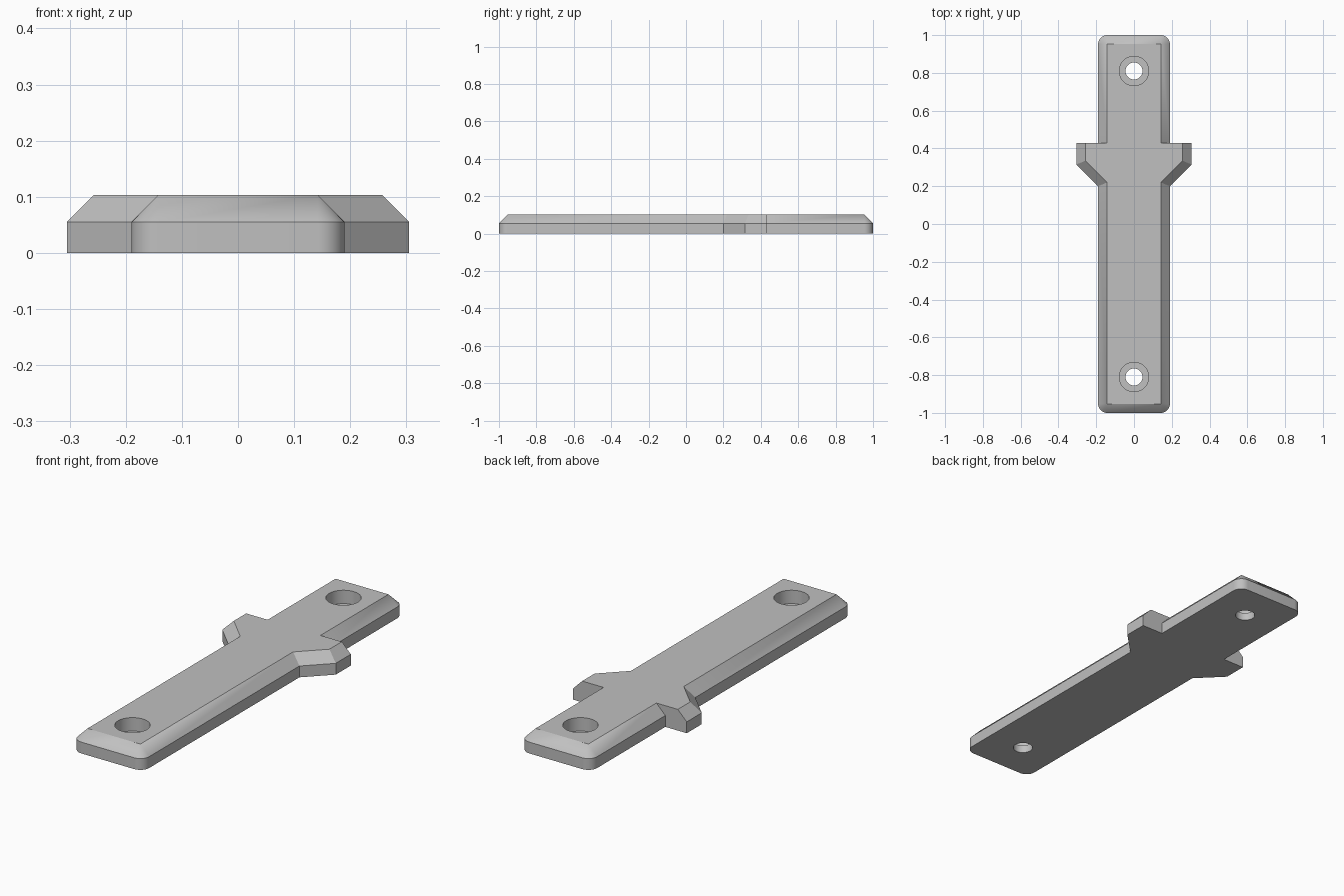
import bpy, bmesh, math

cube = bpy.data.objects.get("Cube")
if cube:
    bpy.data.objects.remove(cube, do_unlink=True)

# Main sizes
HEIGHT, WALL = 0.103, 0.055
HALF_W, HALF_L, CHAMFER = 0.19, 1.0, 0.048
LUG_X, LUG_BACK = 0.305, 0.43
HOLE_Y, HOLE_R, BORE_R, BORE_FLOOR = 0.81, 0.045, 0.078, 0.038

grey = bpy.data.materials.new("light_grey")
grey.use_nodes = True
colour = (0.527, 0.527, 0.527, 1)
grey.diffuse_color = colour
grey.node_tree.nodes["Principled BSDF"].inputs["Base Color"].default_value = colour


def make_object(name, bm):
    mesh = bpy.data.meshes.new(name)
    bmesh.ops.recalc_face_normals(bm, faces=bm.faces)
    bm.to_mesh(mesh)
    bm.free()
    mesh.materials.append(grey)
    obj = bpy.data.objects.new(name, mesh)
    bpy.context.collection.objects.link(obj)
    return obj


def corner(side, start, steps=10):
    """Rounded lower corner paired with its sharp upper corner."""
    cx, cy = HALF_W - CHAMFER, side * (HALF_L - CHAMFER)
    angles = [start + math.pi / 2 * i / steps for i in range(steps + 1)]
    return [((cx + CHAMFER * math.cos(a), cy + CHAMFER * math.sin(a)), (cx, cy))
            for a in angles]


# Right half outline as (lower point, upper point), front to back
inner, lug_in = HALF_W - CHAMFER, LUG_X - CHAMFER
half = corner(-1, -math.pi / 2) + [
    ((HALF_W, 0.20), (inner, 0.22)),
    ((LUG_X, 0.315), (lug_in, 0.335)),
    ((LUG_X, LUG_BACK), (lug_in, LUG_BACK)),
    ((HALF_W, LUG_BACK), (inner, LUG_BACK)),
] + corner(1, 0)
outline = half + [((-a[0], a[1]), (-b[0], b[1])) for a, b in reversed(half)]

# Bar: straight wall, then chamfer up to the flat top
bm = bmesh.new()
rings = [[bm.verts.new((*pair[k], z)) for pair in outline]
         for k, z in ((0, 0), (0, WALL), (1, HEIGHT))]
count = len(outline)
for low, high in zip(rings, rings[1:]):
    for i in range(count):
        j = (i + 1) % count
        bm.faces.new((low[i], low[j], high[j], high[i]))
bm.faces.new(rings[0])
bm.faces.new(rings[2])
bmesh.ops.remove_doubles(bm, verts=bm.verts, dist=1e-5)
bar = make_object("mounting_bar", bm)

# Counterbored screw holes: one revolved cutter at each end
for label, y in (("front", -HOLE_Y), ("back", HOLE_Y)):
    bm = bmesh.new()
    loops = []
    for r, z in ((HOLE_R, -0.1), (HOLE_R, BORE_FLOOR), (BORE_R, BORE_FLOOR), (BORE_R, 0.2)):
        turns = [math.tau * i / 48 for i in range(48)]
        loops.append([bm.verts.new((r * math.cos(t), y + r * math.sin(t), z)) for t in turns])
    for low, high in zip(loops, loops[1:]):
        for i in range(48):
            j = (i + 1) % 48
            bm.faces.new((low[i], low[j], high[j], high[i]))
    bm.faces.new(loops[0])
    bm.faces.new(loops[-1])
    cutter = make_object(label + "_hole_cutter", bm)
    cutter.hide_render = True
    cutter.hide_set(True)
    cutter.display_type = 'WIRE'
    cut = bar.modifiers.new(label + "_hole", 'BOOLEAN')
    cut.operation, cut.solver, cut.object = 'DIFFERENCE', 'EXACT', cutter

# Apply the cuts, drop the cutters, then smooth the curved walls
bpy.context.view_layer.objects.active = bar
bar.select_set(True)
for name in [m.name for m in bar.modifiers]:
    bpy.ops.object.modifier_apply(modifier=name)
for label in ("front", "back"):
    bpy.data.objects.remove(bpy.data.objects[label + "_hole_cutter"], do_unlink=True)
bpy.ops.object.shade_smooth_by_angle(angle=math.radians(30))
